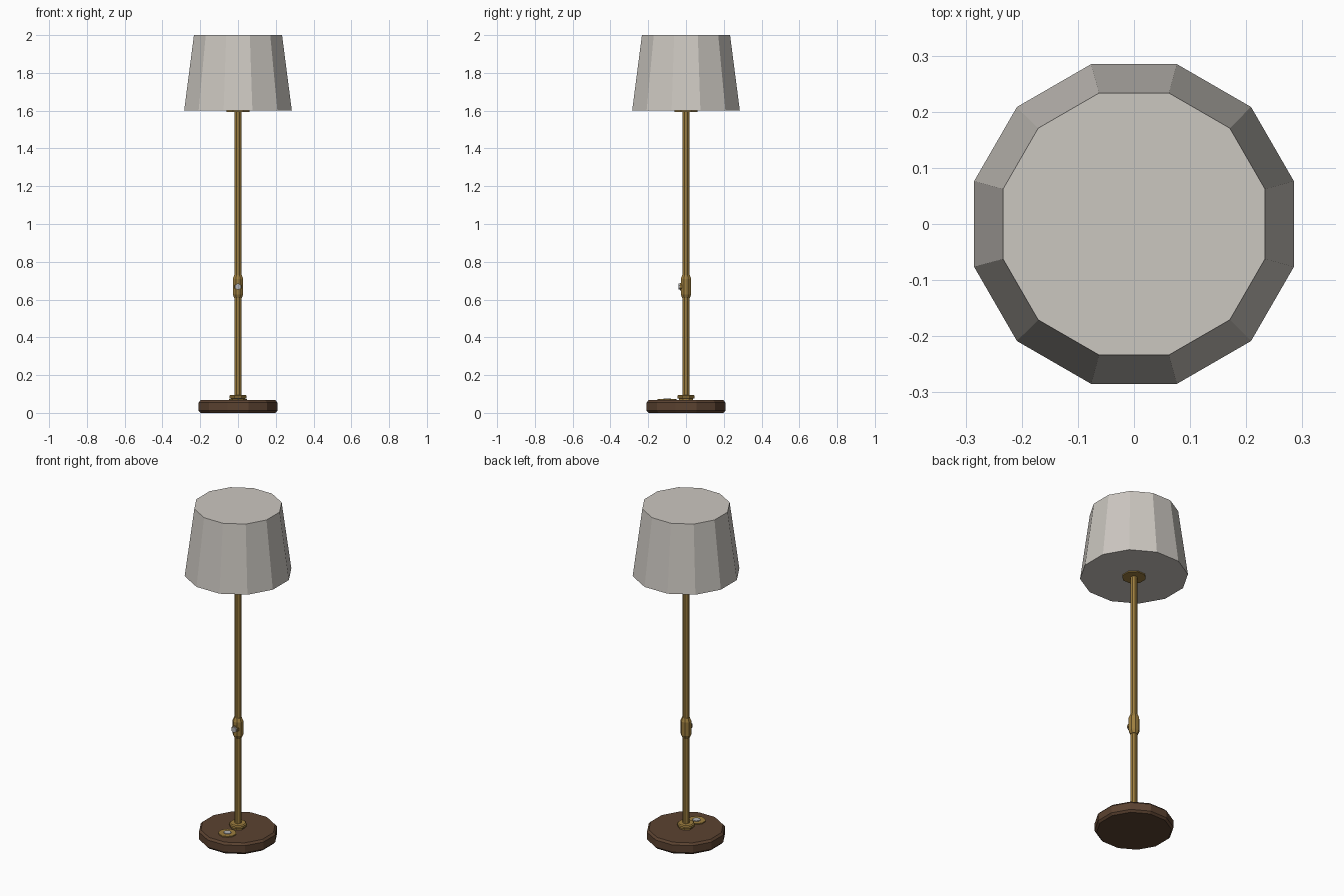
import bpy, math
from mathutils import Matrix

if "Cube" in bpy.data.objects:
    bpy.data.objects.remove(bpy.data.objects["Cube"])


def material(name, rgb):
    m = bpy.data.materials.new(name)
    m.diffuse_color = (*rgb, 1)
    m.use_nodes = True
    m.node_tree.nodes["Principled BSDF"].inputs["Base Color"].default_value = m.diffuse_color
    return m


FABRIC = material("grey fabric", (0.60, 0.57, 0.53))
BRASS = material("brass", (0.34, 0.21, 0.05))
WOOD = material("dark wood", (0.105, 0.055, 0.030))
STEEL = material("steel", (0.45, 0.45, 0.46))


def lathe(name, profile, sides, mat, loc=(0, 0, 0), rot=None):
    """Closed solid of revolution from (radius, height) points, with flats facing the axes."""
    verts, faces = [], []
    for r, z in profile:
        for i in range(sides):
            a = 2 * math.pi * (i + 0.5) / sides
            verts.append((r * math.cos(a), r * math.sin(a), z))
    for k in range(len(profile) - 1):
        for i in range(sides):
            j = (i + 1) % sides
            a, b = k * sides, (k + 1) * sides
            faces.append((a + i, a + j, b + j, b + i))
    faces.append(tuple(reversed(range(sides))))
    last = (len(profile) - 1) * sides
    faces.append(tuple(range(last, last + sides)))
    me = bpy.data.meshes.new(name)
    me.from_pydata(verts, [], faces)
    if rot:
        me.transform(rot)
    me.transform(Matrix.Translation(loc))
    me.materials.append(mat)
    ob = bpy.data.objects.new(name, me)
    bpy.context.collection.objects.link(ob)
    return ob


# Base with chamfered rims
lathe("base", [(0.205, 0), (0.216, 0.012), (0.216, 0.055), (0.205, 0.067)], 12, WOOD)

# Stem with its fittings
lathe("base_collar", [(0.040, 0.062), (0.040, 0.075), (0.049, 0.078),
                      (0.049, 0.090), (0.043, 0.096)], 8, BRASS)
lathe("pole", [(0.019, 0.06), (0.019, 1.61)], 8, BRASS)
lathe("switch_housing", [(0.021, 0.607), (0.030, 0.628), (0.030, 0.709), (0.021, 0.73)], 8, BRASS)
lathe("shade_mount", [(0.067, 1.594), (0.067, 1.606)], 8, BRASS)

# Rotary switch on the front of the housing
forward = Matrix.Rotation(math.pi / 2, 4, "X")
lathe("switch_ring", [(0.021, 0.02), (0.021, 0.032)], 8, BRASS, (0, 0, 0.668), forward)
lathe("switch_knob", [(0.017, 0.03), (0.017, 0.041)], 8, STEEL, (0, 0, 0.668), forward)

# Foot switch on the base
lathe("foot_switch_plate", [(0.050, 0.06), (0.050, 0.073)], 10, BRASS, (0, -0.10, 0))
lathe("foot_switch_button", [(0.022, 0.07), (0.022, 0.077)], 8, STEEL, (0, -0.10, 0))

# Tapered shade
lathe("shade", [(0.295, 1.6), (0.2415, 2.0)], 12, FABRIC)
